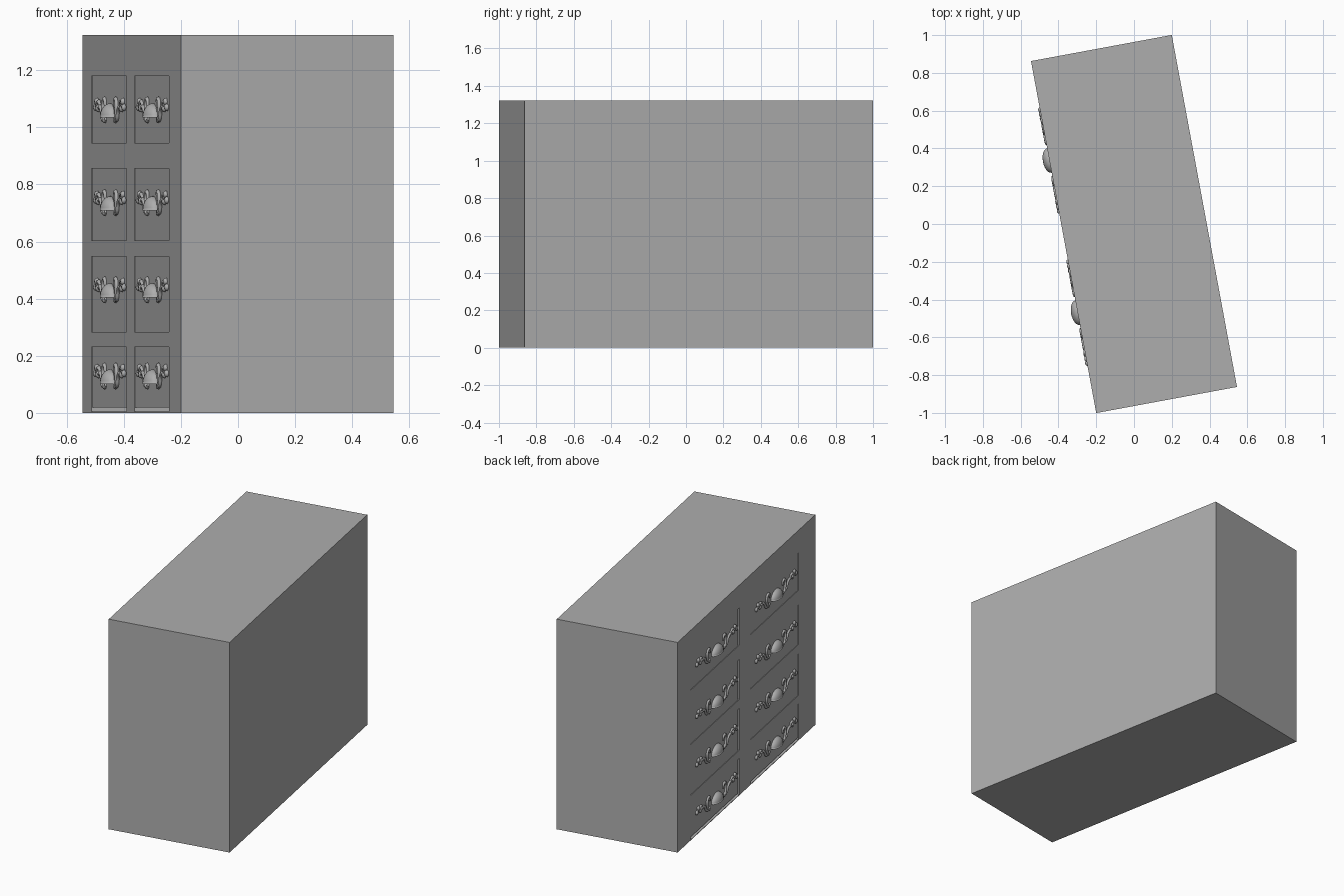
import bpy, bmesh, math
from mathutils import Matrix, Vector

if "Cube" in bpy.data.objects:
    bpy.data.objects.remove(bpy.data.objects["Cube"], do_unlink=True)

grey = bpy.data.materials.new("plain_grey")
grey.use_nodes = True
tone = (0.42, 0.42, 0.42, 1)
grey.diffuse_color = tone
grey.node_tree.nodes["Principled BSDF"].inputs["Base Color"].default_value = tone

TURN = math.radians(10.5)
HALF_W, HALF_L, HEIGHT = 0.379, 0.9475, 1.323
FACE = -HALF_W                       # drawer side of the cabinet
COLUMNS = [("left", 0.096, 0.771, 0.412), ("right", -0.718, -0.053, -0.407)]
ROWS = [(0.018, 0.231, 0.128), (0.284, 0.547, 0.43),
        (0.604, 0.855, 0.735), (0.946, 1.18, 1.06)]


def add_object(name, data):
    obj = bpy.data.objects.new(name, data)
    obj.rotation_euler.z = TURN
    data.materials.append(grey)
    bpy.context.collection.objects.link(obj)
    return obj


def add_box(bm, low, high):
    low, high = Vector(low), Vector(high)
    matrix = Matrix.Translation((low + high) / 2) @ Matrix.Diagonal((*(high - low), 1))
    bmesh.ops.create_cube(bm, size=1, matrix=matrix)


def finish(name, bm):
    mesh = bpy.data.meshes.new(name)
    bm.to_mesh(mesh)
    bm.free()
    return add_object(name, mesh)


# Cabinet body
bm = bmesh.new()
add_box(bm, (-HALF_W, -HALF_L, 0), (HALF_W, HALF_L, HEIGHT))
body = finish("cabinet_body", bm)

# Drawer openings; the lowest ones leave a slit under the drawer
bm = bmesh.new()
for side, y0, y1, yc in COLUMNS:
    for i, (z0, z1, zc) in enumerate(ROWS):
        add_box(bm, (FACE - 0.05, y0, 0.004 if i == 0 else z0), (FACE + 0.2, y1, z1))
cutter = finish("opening_cutter", bm)
cutter.hide_render = True
cut = body.modifiers.new("openings", 'BOOLEAN')
cut.operation = 'DIFFERENCE'
cut.solver = 'EXACT'
cut.object = cutter
bpy.context.view_layer.objects.active = body
bpy.ops.object.modifier_apply(modifier=cut.name)
bpy.data.objects.remove(cutter, do_unlink=True)


# Half-dome pull with a flat underside
def pull_mesh():
    bm = bmesh.new()
    bmesh.ops.create_uvsphere(bm, u_segments=24, v_segments=16, radius=1)
    geom = bm.verts[:] + bm.edges[:] + bm.faces[:]
    bmesh.ops.bisect_plane(bm, geom=geom, plane_co=(0, 0, 0), plane_no=(0, 0, 1),
                           clear_inner=True)
    bmesh.ops.holes_fill(bm, edges=[e for e in bm.edges if e.is_boundary], sides=0)
    for f in bm.faces:
        f.smooth = len(f.verts) < 5
    bmesh.ops.scale(bm, vec=(0.035, 0.066, 0.05), verts=bm.verts)
    bmesh.ops.translate(bm, vec=(0, 0, -0.026), verts=bm.verts)
    return bm


# Scrollwork strokes as (outward, up) points, mirrored on both sides of the pull
STROKES = [
    [(0.09, 0.01), (0.1, 0.038), (0.125, 0.03), (0.125, -0.01), (0.105, -0.038), (0.085, -0.03)],
    [(0.105, -0.038), (0.14, -0.03), (0.16, 0), (0.19, 0.012), (0.22, 0.005)],
    [(0.19, 0.012), (0.215, 0.03), (0.245, 0.015), (0.275, 0.018)],
]
BUDS = [(0.225, 0.006), (0.25, 0.03), (0.272, 0.01)]


def scroll_curve():
    curve = bpy.data.curves.new("scrollwork", 'CURVE')
    curve.dimensions = '3D'
    curve.bevel_depth = 0.008
    curve.bevel_resolution = 2
    curve.resolution_u = 4
    curve.use_fill_caps = True
    for sign in (-1, 1):
        for stroke in STROKES:
            spline = curve.splines.new('BEZIER')
            spline.bezier_points.add(len(stroke) - 1)
            for k, (p, (s, z)) in enumerate(zip(spline.bezier_points, stroke)):
                p.co = (0, sign * s, z)
                p.radius = 0.6 if k in (0, len(stroke) - 1) else 1
                p.handle_left_type = p.handle_right_type = 'AUTO'
    return curve


def bud_mesh():
    bm = bmesh.new()
    for sign in (-1, 1):
        for s, z in BUDS:
            place = Matrix.Translation((0, sign * s, z)) @ Matrix.Diagonal((0.8, 1.1, 1, 1))
            bmesh.ops.create_uvsphere(bm, u_segments=10, v_segments=6, radius=0.013, matrix=place)
    for f in bm.faces:
        f.smooth = True
    return bm


# Drawers with their pulls and ornaments
for side, y0, y1, yc in COLUMNS:
    gap = 0.01 if side == "left" else 0
    for i, (z0, z1, zc) in enumerate(ROWS):
        tag = f"{side}_{i + 1}"
        bm = bmesh.new()
        add_box(bm, (FACE + 0.003, y0 + gap, z0), (FACE + 0.04, y1, z1))
        finish("drawer_front_" + tag, bm)
        spot = Matrix.Rotation(TURN, 3, 'Z') @ Vector((FACE, yc, zc))
        for obj in (finish("drawer_pull_" + tag, pull_mesh()),
                    add_object("scrollwork_" + tag, scroll_curve()),
                    finish("ornament_buds_" + tag, bud_mesh())):
            obj.location = spot
